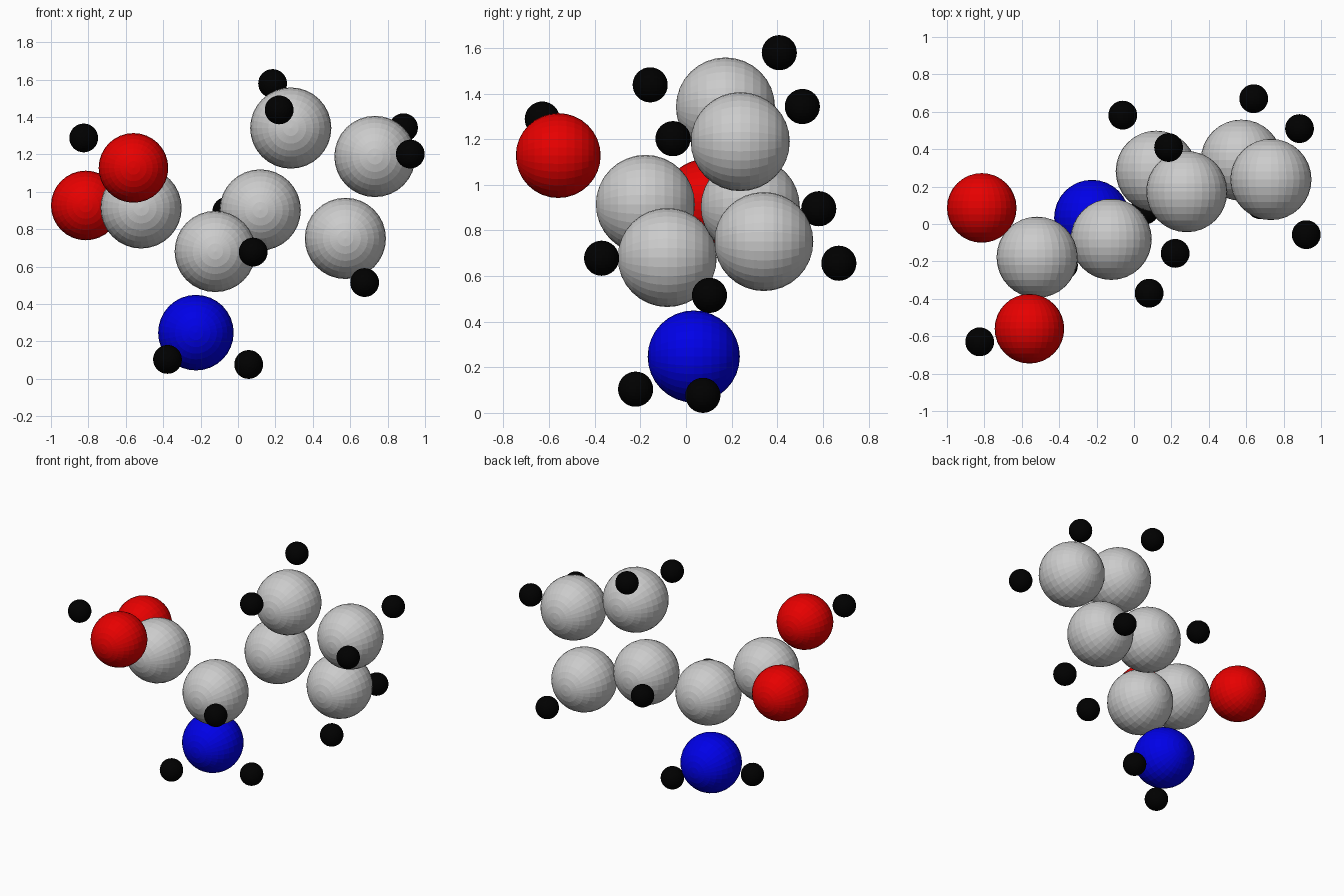
import bpy
import bmesh
from math import radians
from mathutils import Matrix

if "Cube" in bpy.data.objects:
    bpy.data.objects.remove(bpy.data.objects["Cube"])


def material(name, rgb):
    m = bpy.data.materials.new(name)
    m.diffuse_color = (*rgb, 1)
    m.use_nodes = True
    m.node_tree.nodes["Principled BSDF"].inputs["Base Color"].default_value = m.diffuse_color
    return m


# One ball mesh per element, poles along y, flat faces
def ball(name, radius, mat=None):
    bm = bmesh.new()
    bmesh.ops.create_uvsphere(bm, u_segments=32, v_segments=16, radius=radius,
                              matrix=Matrix.Rotation(radians(90), 4, 'X'))
    mesh = bpy.data.meshes.new(name)
    bm.to_mesh(mesh)
    bm.free()
    if mat:
        mesh.materials.append(mat)
    return mesh


carbon = ball("carbon", 0.217)
nitrogen = ball("nitrogen", 0.202, material("blue", (0.0, 0.0, 0.8)))
oxygen = ball("oxygen", 0.186, material("red", (0.8, 0.0, 0.0)))
hydrogen = ball("hydrogen", 0.077, material("black", (0.0, 0.0, 0.0)))

atoms = [
    # four-carbon ring
    ("ring_carbon_top", carbon, (0.282, 0.173, 1.341)),
    ("ring_carbon_right", carbon, (0.732, 0.238, 1.189)),
    ("ring_carbon_bottom", carbon, (0.574, 0.341, 0.751)),
    ("ring_carbon_left", carbon, (0.119, 0.282, 0.903)),
    # chain and acid group
    ("chain_carbon", carbon, (-0.122, -0.082, 0.681)),
    ("acid_carbon", carbon, (-0.518, -0.178, 0.914)),
    ("acid_oxygen", oxygen, (-0.814, 0.086, 0.927)),
    ("hydroxyl_oxygen", oxygen, (-0.559, -0.560, 1.128)),
    ("hydroxyl_hydrogen", hydrogen, (-0.825, -0.630, 1.288)),
    # amine group
    ("amine_nitrogen", nitrogen, (-0.225, 0.034, 0.247)),
    ("amine_hydrogen_left", hydrogen, (-0.377, -0.221, 0.104)),
    ("amine_hydrogen_right", hydrogen, (0.057, 0.074, 0.077)),
    # remaining hydrogens
    ("top_hydrogen_back", hydrogen, (0.185, 0.409, 1.579)),
    ("top_hydrogen_front", hydrogen, (0.220, -0.157, 1.438)),
    ("right_hydrogen_back", hydrogen, (0.885, 0.510, 1.343)),
    ("right_hydrogen_front", hydrogen, (0.921, -0.057, 1.202)),
    ("bottom_hydrogen_front", hydrogen, (0.677, 0.103, 0.515)),
    ("bottom_hydrogen_back", hydrogen, (0.640, 0.670, 0.656)),
    ("chain_hydrogen", hydrogen, (0.081, -0.370, 0.678)),
    ("left_hydrogen", hydrogen, (-0.060, 0.582, 0.895)),
]
for name, mesh, position in atoms:
    obj = bpy.data.objects.new(name, mesh)
    obj.location = position
    bpy.context.collection.objects.link(obj)
